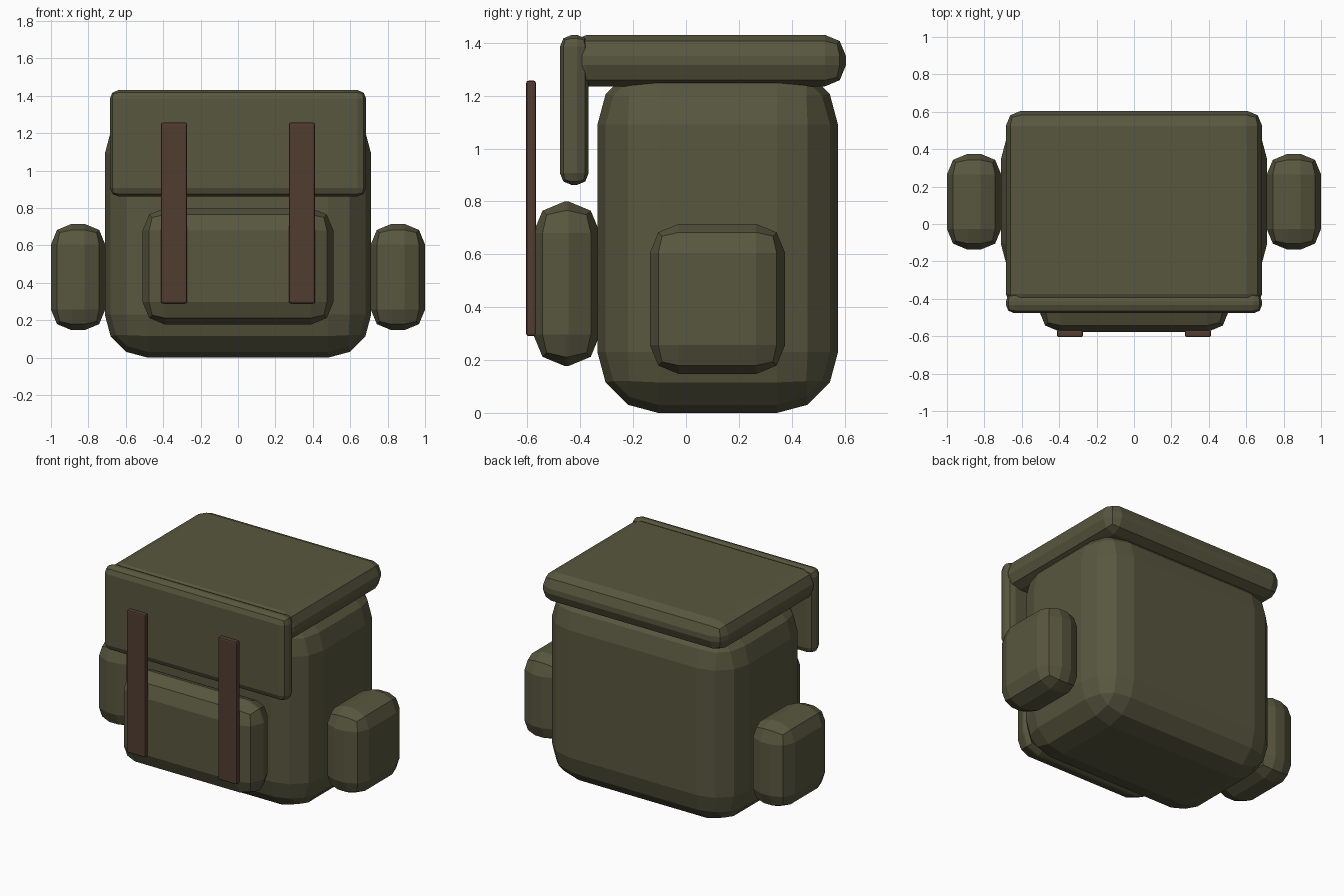
import bpy, bmesh
from mathutils import Vector

if "Cube" in bpy.data.objects:
    bpy.data.objects.remove(bpy.data.objects["Cube"])


def material(name, rgb):
    m = bpy.data.materials.new(name)
    m.diffuse_color = (*rgb, 1)
    m.use_nodes = True
    m.node_tree.nodes["Principled BSDF"].inputs["Base Color"].default_value = m.diffuse_color
    return m


olive = material("olive canvas", (0.098, 0.095, 0.05))
brown = material("brown leather", (0.082, 0.046, 0.03))


def rounded_box(name, lo, hi, bevel, segments, mat):
    """Box between two corners with every edge rounded into flat facets."""
    lo, hi = Vector(lo), Vector(hi)
    bm = bmesh.new()
    bmesh.ops.create_cube(bm, size=1)
    for v in bm.verts:
        v.co = Vector([c * s for c, s in zip(v.co, hi - lo)])
    bmesh.ops.bevel(bm, geom=bm.edges[:], offset=bevel, segments=segments,
                    profile=0.5, affect='EDGES', clamp_overlap=True)
    mesh = bpy.data.meshes.new(name)
    bm.to_mesh(mesh)
    bm.free()
    mesh.materials.append(mat)
    ob = bpy.data.objects.new(name, mesh)
    ob.location = (lo + hi) / 2
    bpy.context.collection.objects.link(ob)
    return ob


# Main bag
rounded_box("main_bag", (-0.712, -0.335, 0), (0.712, 0.575, 1.32), 0.23, 3, olive)

# Lid over the top and the flap hanging in front
rounded_box("lid", (-0.685, -0.455, 1.235), (0.685, 0.605, 1.43), 0.08, 2, olive)
rounded_box("front_flap", (-0.685, -0.477, 0.862), (0.685, -0.368, 1.43), 0.045, 2, olive)

# Front pocket
rounded_box("front_pocket", (-0.51, -0.578, 0.177), (0.51, -0.325, 0.8), 0.12, 2, olive)

# Side pockets and buckle straps, one per side
for side, label in ((-1, "left"), (1, "right")):
    x = side * 0.855
    rounded_box(label + "_side_pocket", (x - 0.145, -0.137, 0.147),
                (x + 0.145, 0.375, 0.715), 0.11, 2, olive)
    x = side * 0.342
    rounded_box(label + "_strap", (x - 0.07, -0.605, 0.29),
                (x + 0.07, -0.567, 1.257), 0.01, 2, brown)
